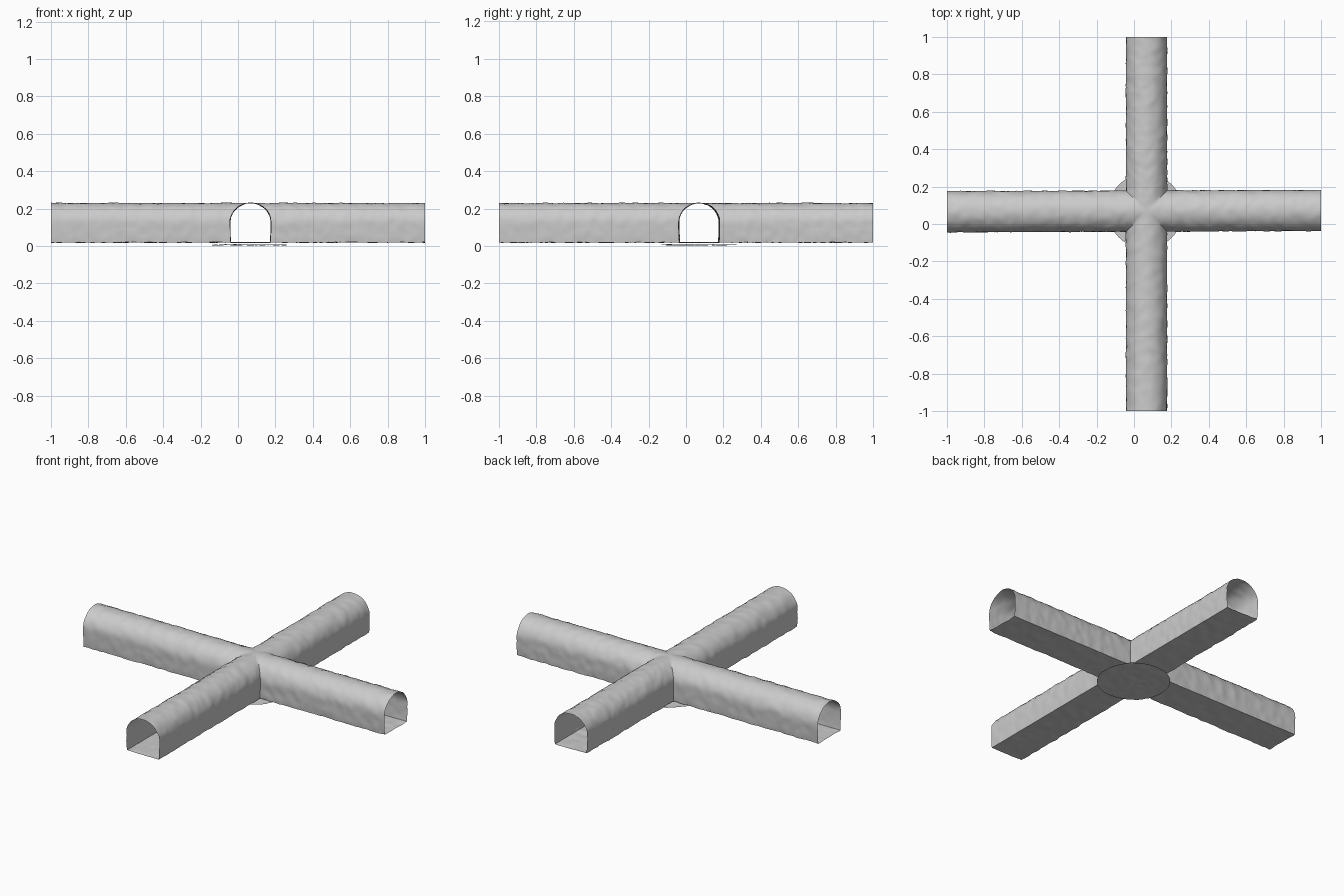
import bpy, bmesh, math
from mathutils import Vector, noise

if "Cube" in bpy.data.objects:
    bpy.data.objects.remove(bpy.data.objects["Cube"])

CX, CY = 0.067, 0.069      # centre of the crossing
FLOOR, SPRING, TOP = 0.019, 0.125, 0.23
HALF = 0.110


def rough(p):
    """Fine rocky bumps plus a slower waviness."""
    return 0.0035 * noise.noise(p * 22) + 0.002 * noise.noise(p * 45 + Vector((7, 3, 1)))


def finish(bm, name):
    mesh = bpy.data.meshes.new(name)
    bm.to_mesh(mesh)
    bm.free()
    obj = bpy.data.objects.new(name, mesh)
    bpy.context.collection.objects.link(obj)
    bpy.ops.object.select_all(action='DESELECT')
    obj.select_set(True)
    bpy.context.view_layer.objects.active = obj
    bpy.ops.object.shade_smooth_by_angle(angle=math.radians(50))
    return obj


# Closed arch cross-section: (sideways offset, height), symmetric about 0
right = [(HALF * 0.96 * i / 6, FLOOR) for i in range(7)]
right += [(HALF * (0.975 + 0.025 * i / 6), FLOOR + (SPRING - FLOOR) * i / 6) for i in range(1, 7)]
right += [(HALF * math.cos(a), SPRING + (TOP - SPRING) * math.sin(a))
          for a in [math.pi / 2 * i / 10 for i in range(1, 10)]]
profile = right + [(0, TOP)] + [(-u, h) for u, h in reversed(right[1:])]

# Four tunnel arms, mitred along the diagonals so the vaults meet openly
bm = bmesh.new()
ROWS = 64
for dx, dy in ((1, 0), (0, 1), (-1, 0), (0, -1)):
    length = 1 - dx * CX - dy * CY
    rows = []
    for r in range(ROWS + 1):
        row = []
        for u, h in profile:
            t = abs(u) + (length - abs(u)) * r / ROWS
            row.append(bm.verts.new((CX + dx * t - dy * u, CY + dy * t + dx * u, h)))
        rows.append(row)
    n = len(profile)
    for a, b in zip(rows, rows[1:]):
        for i in range(n):
            j = (i + 1) % n
            bm.faces.new((a[i], b[i], b[j], a[j]))
bmesh.ops.remove_doubles(bm, verts=bm.verts, dist=0.0001)
bmesh.ops.recalc_face_normals(bm, faces=bm.faces)
bm.normal_update()
moves = [(v, v.normal * rough(v.co)) for v in bm.verts]
for v, d in moves:
    is_end = max(abs(v.co.x), abs(v.co.y)) > 0.999
    if is_end:
        if abs(v.co.x) > 0.999:
            d.x = 0
        else:
            d.y = 0
    v.co += d
    v.co.y += 0.004 * v.co.x * (1 - abs(v.co.y))
finish(bm, "crossing_tunnels")

# Round floor slab under the crossing
bm = bmesh.new()
rings, seg, radius = 12, 48, 0.2
centre = bm.verts.new((CX - 0.006, CY, 0))
prev = None
for r in range(1, rings + 1):
    ring = [bm.verts.new((CX - 0.006 + radius * r / rings * math.cos(2 * math.pi * i / seg),
                          CY + radius * r / rings * math.sin(2 * math.pi * i / seg), 0))
            for i in range(seg)]
    for i in range(seg):
        j = (i + 1) % seg
        if prev:
            bm.faces.new((prev[i], ring[i], ring[j], prev[j]))
        else:
            bm.faces.new((centre, ring[i], ring[j]))
    prev = ring
for v in bm.verts:
    v.co.z = 0.008 + 1.3 * rough(v.co)
low = min(v.co.z for v in bm.verts)
for v in bm.verts:
    v.co.z += 0.002 - low if low > 0.002 else -min(low, 0)
    
finish(bm, "junction_floor")
